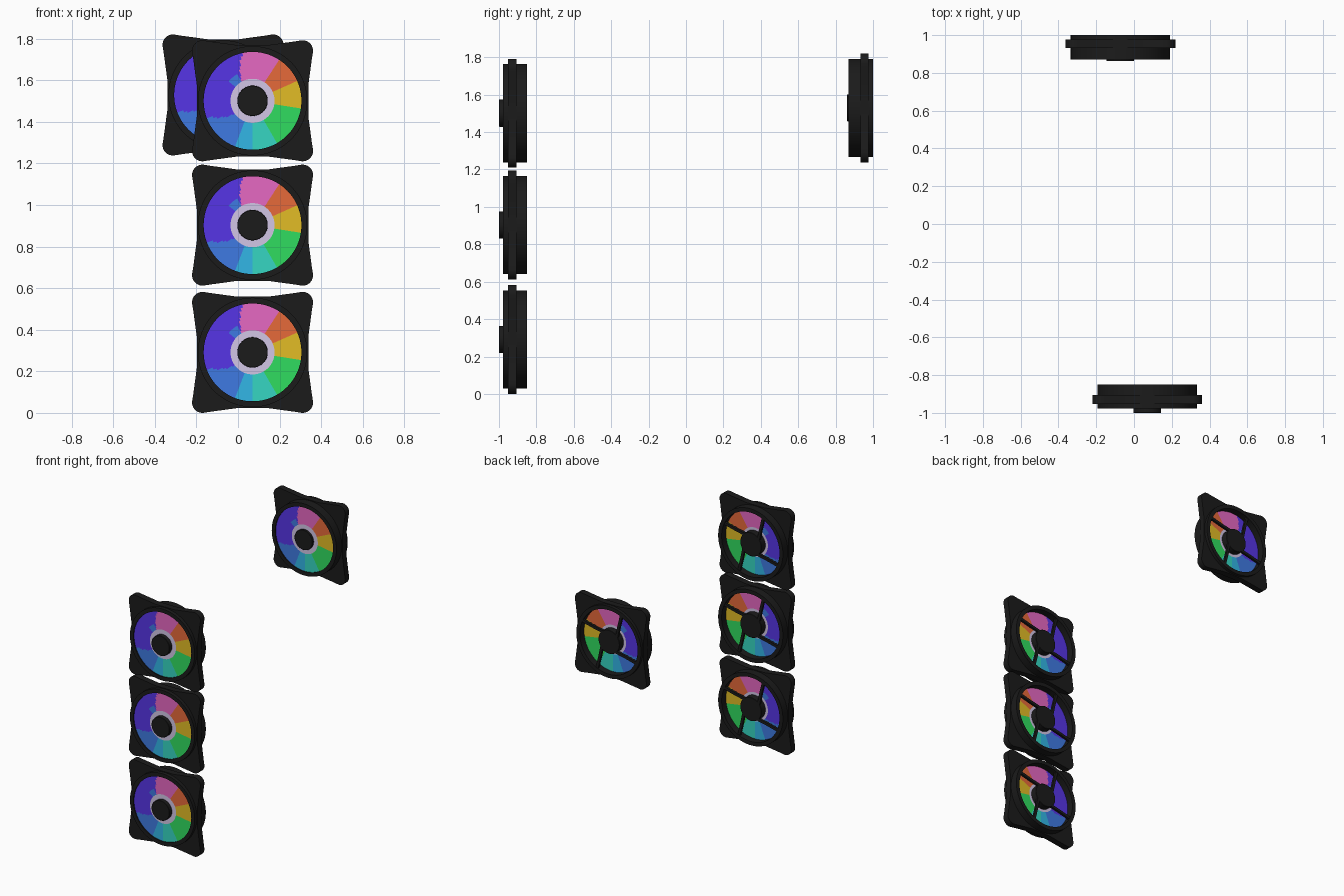
import bpy, bmesh, math
from math import cos, sin, pi, radians, degrees, atan2, hypot

if "Cube" in bpy.data.objects:
    bpy.data.objects.remove(bpy.data.objects["Cube"])


def make_mat(name, rgb):
    m = bpy.data.materials.new(name)
    lin = [((c / 255 + 0.055) / 1.055) ** 2.4 for c in rgb]
    m.diffuse_color = (*lin, 1)
    m.use_nodes = True
    m.node_tree.nodes["Principled BSDF"].inputs["Base Color"].default_value = m.diffuse_color
    return m


MATS = [make_mat(n, c) for n, c in [
    ("black_plastic", (27, 27, 27)), ("pale_lavender", (210, 198, 230)),
    ("purple", (86, 53, 230)), ("pink", (230, 104, 194)),
    ("orange", (230, 106, 58)), ("yellow", (226, 188, 38)),
    ("green", (48, 220, 96)), ("teal", (54, 214, 194)),
    ("cyan", (50, 182, 230)), ("blue", (63, 122, 226))]]
# upper angle limit in degrees -> material slot, going around the rotor
SECTORS = [(25, 5), (58, 4), (102, 3), (199, 2), (250, 9), (270, 8), (300, 7), (350, 6), (361, 5)]
SEG = 120


def finish(bm, name, loc, mats=MATS[:1]):
    bmesh.ops.recalc_face_normals(bm, faces=bm.faces)
    me = bpy.data.meshes.new(name)
    bm.to_mesh(me)
    bm.free()
    ob = bpy.data.objects.new(name, me)
    bpy.context.collection.objects.link(ob)
    ob.location = loc
    for m in mats:
        me.materials.append(m)
    bpy.context.view_layer.objects.active = ob
    ob.select_set(True)
    bpy.ops.object.shade_smooth_by_angle(angle=radians(30))
    ob.select_set(False)
    return ob


def bridge(bm, loops):
    """Join a closed sequence of equally long closed loops of points."""
    rings = [[bm.verts.new(p) for p in lp] for lp in loops]
    n = len(rings[0])
    for a, b in zip(rings, rings[1:] + rings[:1]):
        for i in range(n):
            j = (i + 1) % n
            bm.faces.new((a[i], a[j], b[j], b[i]))


def circle(r, y):
    return [(r * cos(2 * pi * i / SEG), y, r * sin(2 * pi * i / SEG)) for i in range(SEG)]


def shroud(loc, y0, y1):
    bm = bmesh.new()
    bridge(bm, [circle(r, y) for r, y in [
        (0.235, y0), (0.263, y0), (0.263, y1), (0.235, y1)]])
    finish(bm, "shroud_ring", loc)


def frame(loc, y0, y1):
    # square plate with rounded corners and sides tapering in to the middle
    half, r = 0.291, 0.05
    side = [(0.268, -0.075), (0.268, 0.075), (0.277, 0.14), (0.285, 0.2)]
    corner = [(half - r + r * cos(t), half - r + r * sin(t))
              for t in [radians(-7 + 104 * i / 12) for i in range(13)]]
    quarter = side + corner + [(0.2, 0.285), (0.14, 0.277)]
    pts = []
    for k in range(4):
        c, s = cos(k * pi / 2), sin(k * pi / 2)
        pts += [(x * c - z * s, x * s + z * c) for x, z in quarter]
    inner = [(0.255 * x / hypot(x, z), 0.255 * z / hypot(x, z)) for x, z in pts]
    bm = bmesh.new()
    bridge(bm, [[(x, y, z) for x, z in lp]
                for lp, y in ((pts, y0), (pts, y1), (inner, y1), (inner, y0))])
    finish(bm, "frame_plate", loc)


def sector_slot(x, z):
    r, a = hypot(x, z), degrees(atan2(z, x)) % 360
    if r < 0.106:
        return 1
    if r < 0.148 and 120 < a < 140:
        return 9
    if 85 < a < 230:          # swept edges around the purple area
        a -= 18 * max(0, (0.234 - r) / 0.13)
    return next(slot for lim, slot in SECTORS if a < lim)


def rotor(loc, y0, y1):
    radii = [0.06, 0.106, 0.118, 0.132, 0.148, 0.162, 0.176, 0.19, 0.205, 0.22, 0.237]
    bm = bmesh.new()
    bridge(bm, [circle(r, y0) for r in radii] + [circle(r, y1) for r in reversed(radii)])
    for f in bm.faces:
        c = f.calc_center_median()
        if y0 + 1e-4 < c.y < y1 - 1e-4:
            f.material_index = 0
        else:
            f.material_index = sector_slot(c.x, c.z)
    finish(bm, "rotor_disc", loc, MATS)


def hub(name, loc, r, y0, y1):
    bm = bmesh.new()
    b = 0.002
    rings = [[bm.verts.new(p) for p in circle(q, y)] for q, y in
             [(r - b, y0), (r, y0 + b), (r, y1 - b), (r - b, y1)]]
    for a, c in zip(rings, rings[1:]):
        for i in range(SEG):
            j = (i + 1) % SEG
            bm.faces.new((a[i], a[j], c[j], c[i]))
    bm.faces.new(rings[0])
    bm.faces.new(rings[-1])
    finish(bm, name, loc)


def struts(loc, y0, y1):
    # four offset arms holding the motor at the back
    bm = bmesh.new()
    w = 0.01
    path = [(-0.06, 0.05), (-0.077, 0.13), (-0.1, 0.222)]
    for k in range(4):
        c, s = cos(k * pi / 2), sin(k * pi / 2)
        secs = []
        for x, z in path:
            secs.append([bm.verts.new((u * c - z * s, y, u * s + z * c))
                         for u, y in ((x - w, y0), (x + w, y0), (x + w, y1), (x - w, y1))])
        for a, b in zip(secs, secs[1:]):
            for i in range(4):
                j = (i + 1) % 4
                bm.faces.new((a[i], a[j], b[j], b[i]))
        bm.faces.new(secs[0])
        bm.faces.new(secs[-1])
    finish(bm, "back_struts", loc)


def fan(x, z, front, back, plate, nose):
    loc = (x, 0, z)
    shroud(loc, front, back)
    frame(loc, *plate)
    rotor(loc, front + 0.008, back - 0.05)
    hub("hub_cap", loc, 0.073, nose, front + 0.02)
    hub("motor_mount", loc, 0.086, back - 0.055, back - 0.003)
    struts(loc, back - 0.02, back - 0.003)


# column of three intake fans, then the single exhaust fan
for z in (0.291, 0.903, 1.501):
    fan(0.07, z, -0.978, -0.849, (-0.952, -0.905), -1.0)
fan(-0.072, 1.529, 0.87, 1.0, (0.932, 0.977), 0.862)
